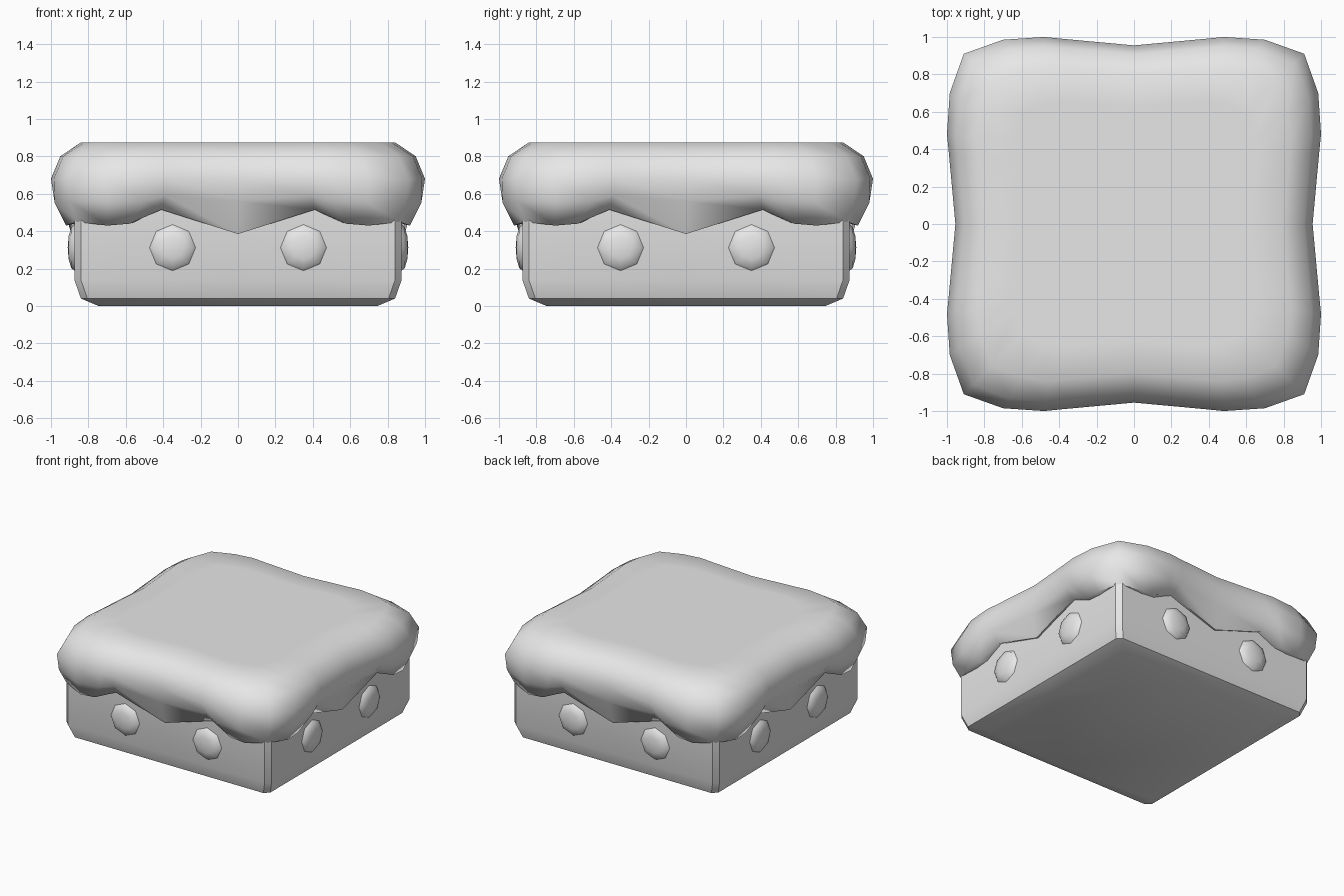
import bpy, bmesh, math
from mathutils import Matrix

cube = bpy.data.objects.get("Cube")
if cube:
    bpy.data.objects.remove(cube, do_unlink=True)

grey = bpy.data.materials.new("plain grey")
grey.use_nodes = True
colour = (0.8, 0.8, 0.8, 1)
grey.diffuse_color = colour
grey.node_tree.nodes["Principled BSDF"].inputs["Base Color"].default_value = colour


def square_ring(bm, half_side):
    """Ring with square symmetry from (along, out, z) points, mid-side to corner."""
    along, out, _ = half_side[-1]
    whole = [(-a, -o, z) for a, o, z in reversed(half_side) if a > 0]
    whole += [(a, -o, z) for a, o, z in half_side]
    if abs(along - out) < 1e-6:
        whole.pop()                       # the next side brings the shared corner
    ring = []
    for k in range(4):
        turn = Matrix.Rotation(k * math.pi / 2, 3, 'Z')
        for p in whole:
            v = bm.verts.new(p)
            v.co = turn @ v.co
            ring.append(v)
    return ring


def finish(name, bm, angle):
    bmesh.ops.recalc_face_normals(bm, faces=bm.faces)
    mesh = bpy.data.meshes.new(name)
    bm.to_mesh(mesh)
    bm.free()
    mesh.materials.append(grey)
    ob = bpy.data.objects.new(name, mesh)
    bpy.context.collection.objects.link(ob)
    bpy.ops.object.select_all(action='DESELECT')
    ob.select_set(True)
    bpy.context.view_layer.objects.active = ob
    bpy.ops.object.shade_smooth_by_angle(angle=math.radians(angle))
    return ob


def loft(name, sections, angle):
    bm = bmesh.new()
    rings = [square_ring(bm, s) for s in sections]
    for upper, lower in zip(rings, rings[1:]):
        for i in range(len(upper)):
            j = (i + 1) % len(upper)
            bm.faces.new((upper[i], lower[i], lower[j], upper[j]))
    bm.faces.new(rings[0])
    bm.faces.new(rings[-1])
    return finish(name, bm, angle)


# Cake body: square block with cut corners and a rounded foot
loft("cake_body",
     [[(0, h, z), (h - 0.035, h, z)]
      for h, z in ((0.875, 0.62), (0.875, 0.14), (0.84, 0.04), (0.745, 0))], 35)

# Icing: puffy slab with rounded lobes and a pointed drip on each side
top = [(0, 0.80, 0.875), (0.36, 0.83, 0.875), (0.46, 0.84, 0.875),
       (0.60, 0.82, 0.875), (0.76, 0.76, 0.875)]
shoulder = [(0, 0.91, 0.80), (0.37, 0.94, 0.80), (0.47, 0.95, 0.80),
            (0.66, 0.935, 0.80), (0.86, 0.86, 0.80)]
bulge = [(0, 0.955, 0.68), (0.38, 0.99, 0.68), (0.48, 1.0, 0.68),
         (0.70, 0.985, 0.68), (0.91, 0.91, 0.68)]
belly = [(0, 0.935, 0.56), (0.39, 0.955, 0.59), (0.50, 0.98, 0.56),
         (0.70, 0.98, 0.55), (0.90, 0.90, 0.56)]
hem = [(0, 0.89, 0.385), (0.41, 0.90, 0.515), (0.58, 0.92, 0.44),
       (0.70, 0.92, 0.43), (0.86, 0.86, 0.45)]
centre = [(a * 0.78, o * 0.78, z) for a, o, z in top]
underside = [(a * 0.9, o * 0.9, z + 0.02) for a, o, z in hem]
loft("icing", [centre, top, shoulder, bulge, belly, hem, underside], 75)

# Round buttons: two flattened balls on every side
for k in range(4):
    for side, x in (("left", 0.35), ("right", -0.35)):
        bm = bmesh.new()
        bmesh.ops.create_uvsphere(bm, u_segments=8, v_segments=6, radius=0.125)
        place = (Matrix.Rotation(k * math.pi / 2, 4, 'Z')
                 @ Matrix.Translation((x, -0.873, 0.312))
                 @ Matrix.Diagonal((1, 0.3, 1, 1))
                 @ Matrix.Rotation(math.pi / 2, 4, 'X'))
        bmesh.ops.transform(bm, matrix=place, verts=bm.verts)
        finish(f"{('front', 'left', 'back', 'right')[k]}_button_{side}", bm, 75)
